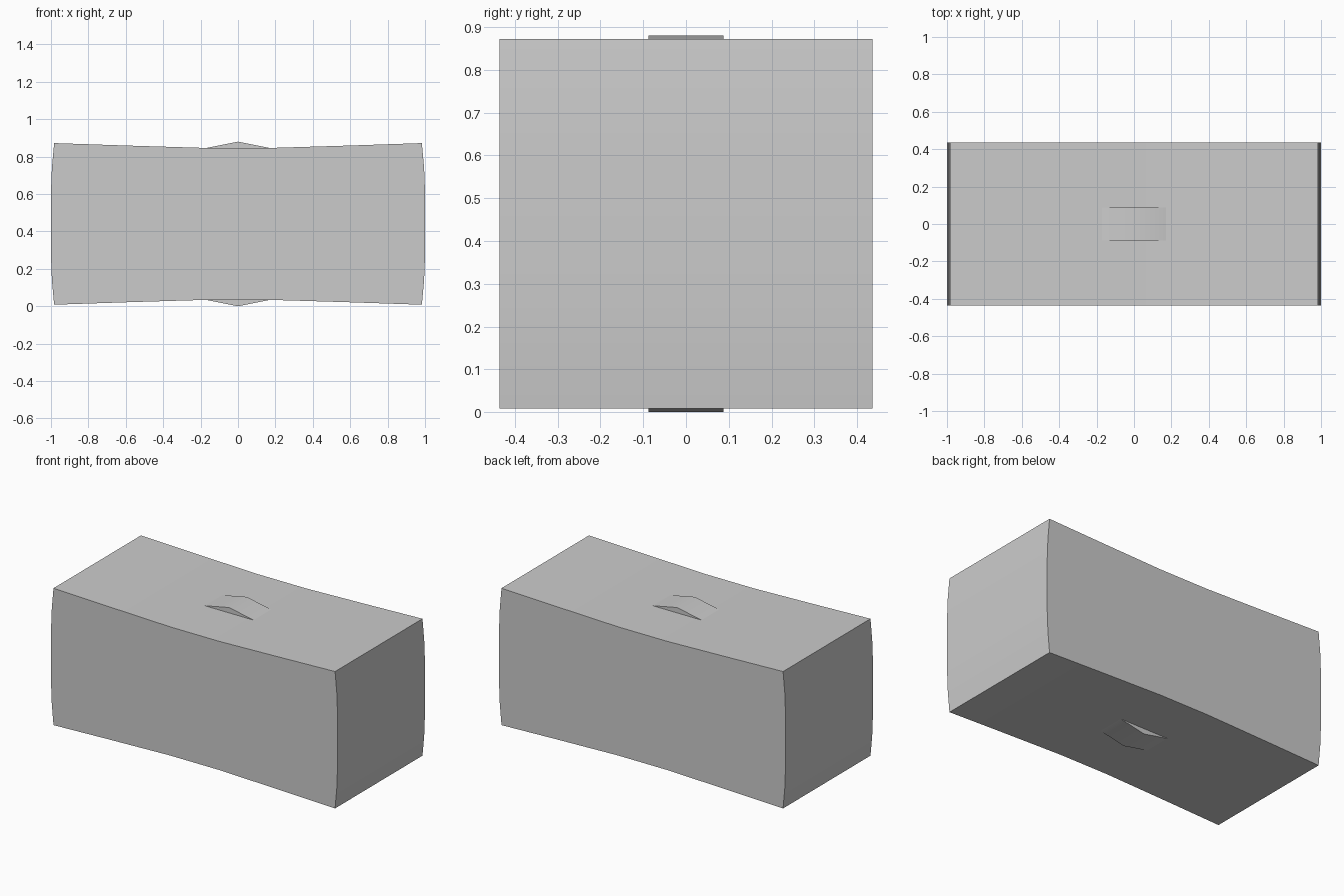
import bpy, bmesh

if "Cube" in bpy.data.objects:
    bpy.data.objects.remove(bpy.data.objects["Cube"])


def prism(name, profile, half_depth):
    """Extrude an x-z outline symmetrically along y."""
    bm = bmesh.new()
    face = bm.faces.new([bm.verts.new((x, -half_depth, z)) for x, z in profile])
    res = bmesh.ops.extrude_face_region(bm, geom=[face])
    verts = [v for v in res["geom"] if isinstance(v, bmesh.types.BMVert)]
    bmesh.ops.translate(bm, verts=verts, vec=(0, 2 * half_depth, 0))
    bmesh.ops.recalc_face_normals(bm, faces=bm.faces)
    mesh = bpy.data.meshes.new(name)
    bm.to_mesh(mesh)
    bm.free()
    obj = bpy.data.objects.new(name, mesh)
    bpy.context.collection.objects.link(obj)
    bpy.ops.object.select_all(action='DESELECT')
    obj.select_set(True)
    bpy.context.view_layer.objects.active = obj
    bpy.ops.object.shade_smooth_by_angle(angle=0.6)
    return obj


MID = 0.44

# Block with slightly hollow top and bottom and bulging ends
quarter = [(1.0, 0.17), (0.995, 0.30), (0.983, 0.432),
           (0.6, 0.419), (0.17, 0.406)]
upper = quarter + [(-x, z) for x, z in reversed(quarter)]
lower = [(x, -z) for x, z in reversed(upper)]
prism("block", [(x, MID + z) for x, z in upper + lower], 0.436)

# Low ridges at the centre of the top and bottom
for name, s in (("top_ridge", 1), ("bottom_ridge", -1)):
    outline = [(-0.17, 0.406), (0, 0.44), (0.17, 0.406), (0.1, 0.39), (-0.1, 0.39)]
    prism(name, [(x, MID + s * z) for x, z in outline], 0.088)
